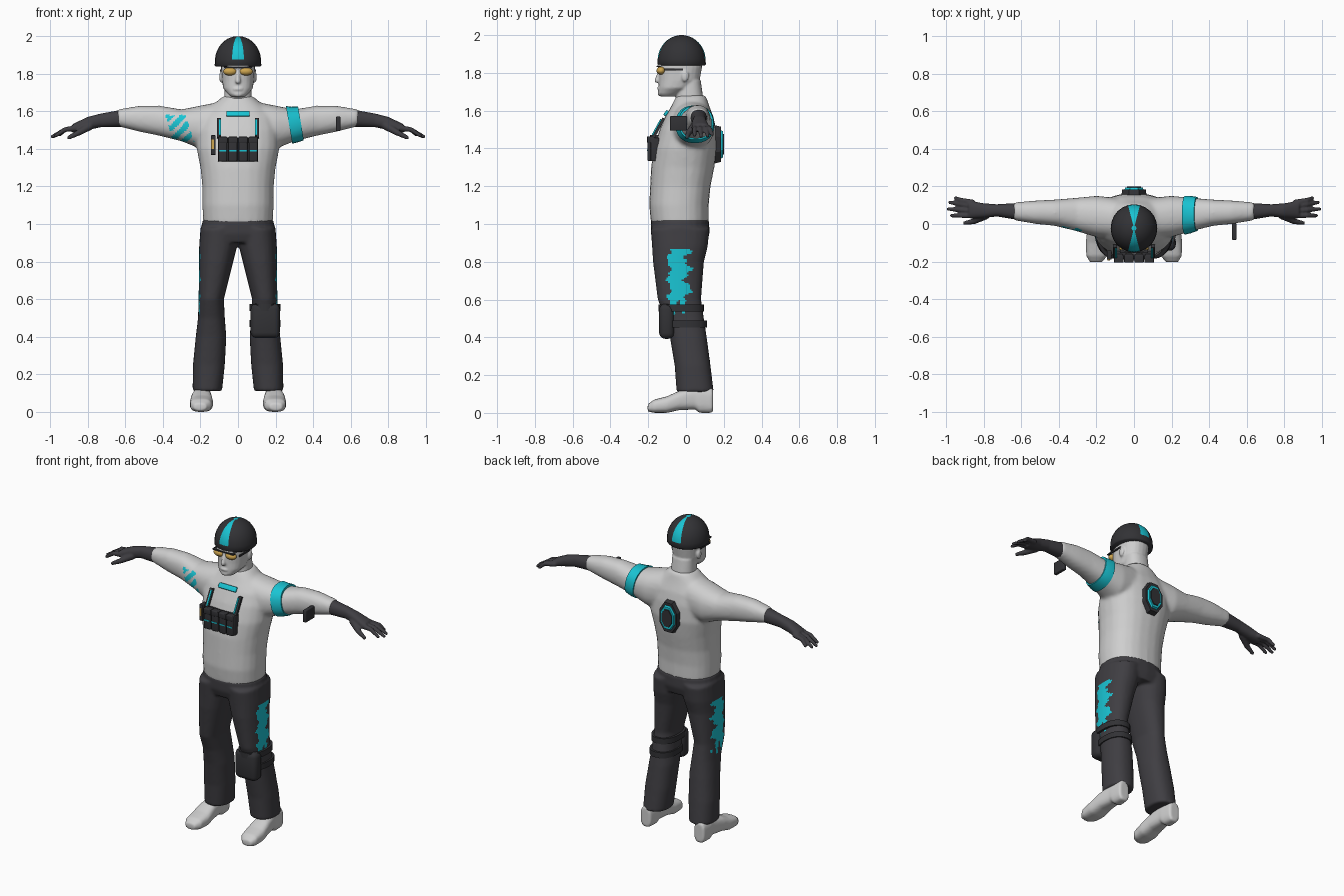
import bpy, bmesh, math
from mathutils import Matrix, Vector

cube = bpy.data.objects.get("Cube")
if cube:
    bpy.data.objects.remove(cube)


def material(name, rgb):
    mat = bpy.data.materials.new(name)
    mat.use_nodes = True
    mat.diffuse_color = (*rgb, 1)
    mat.node_tree.nodes["Principled BSDF"].inputs["Base Color"].default_value = (*rgb, 1)
    return mat


GREY = material("light grey", (.62, .62, .62))
CHARCOAL = material("charcoal", (.05, .048, .055))
BLACK = material("gear black", (.032, .032, .036))
TEAL = material("teal", (.01, .55, .65))
GOLD = material("amber lens", (.62, .38, .08))


def loft(bm, axis, rings, power=2.3, sides=24, shear=0):
    """Skin superellipse rings given as (position, low u, high u, low v, high v)."""
    loops = []
    for t, u0, u1, v0, v1 in rings:
        loop = []
        for i in range(sides):
            a = math.tau * i / sides
            c, s = math.cos(a), math.sin(a)
            u = (u0 + u1 + (u1 - u0) * math.copysign(abs(c) ** (2 / power), c)) / 2
            v = (v0 + v1 + (v1 - v0) * math.copysign(abs(s) ** (2 / power), s)) / 2
            w = t + shear * (v - (v0 + v1) / 2)
            place = {"x": (w, u, v), "y": (u, w, v), "z": (u, v, w)}[axis]
            loop.append(bm.verts.new(place))
        loops.append(loop)
    for low, high in zip(loops, loops[1:]):
        for i in range(sides):
            j = (i + 1) % sides
            bm.faces.new((low[i], low[j], high[j], high[i]))
    bm.faces.new(loops[0][::-1])
    bm.faces.new(loops[-1])


def column(bm, rings):
    """Upright loft, symmetric in x: (height, half width, low y, high y)."""
    loft(bm, "z", [(z, -w, w, y0, y1) for z, w, y0, y1 in rings])


def ball(bm, centre, size):
    matrix = Matrix.Translation(centre) @ Matrix.Diagonal((*size, 1))
    bmesh.ops.create_uvsphere(bm, u_segments=20, v_segments=12, radius=1, matrix=matrix)


def limb(bm, start, end, r1, r2):
    a, b = Vector(start), Vector(end)
    turn = (b - a).to_track_quat("Z", "Y").to_matrix().to_4x4()
    bmesh.ops.create_cone(bm, cap_ends=True, segments=12, radius1=r1, radius2=r2,
                          depth=(b - a).length,
                          matrix=Matrix.Translation((a + b) / 2) @ turn)
    ball(bm, a, (r1,) * 3)
    ball(bm, b, (r2,) * 3)


def finish(name, bm, mats, voxel=0, relax=6, mirror=False, bevel=0, rule=None, angle=40):
    bmesh.ops.recalc_face_normals(bm, faces=bm.faces)
    mesh = bpy.data.meshes.new(name)
    bm.to_mesh(mesh)
    bm.free()
    ob = bpy.data.objects.new(name, mesh)
    bpy.context.collection.objects.link(ob)
    if mirror:
        ob.modifiers.new("Mirror", "MIRROR").use_mirror_merge = False
    if bevel:
        mod = ob.modifiers.new("Bevel", "BEVEL")
        mod.width, mod.segments = bevel, 3
    if voxel:
        mod = ob.modifiers.new("Remesh", "REMESH")
        mod.mode, mod.voxel_size = "VOXEL", voxel
        mod = ob.modifiers.new("Smooth", "SMOOTH")
        mod.factor, mod.iterations = .5, relax
    graph = bpy.context.evaluated_depsgraph_get()
    ob.data = bpy.data.meshes.new_from_object(ob.evaluated_get(graph))
    ob.modifiers.clear()
    ob.data.name = name
    ob.data.materials.clear()
    for mat in mats:
        ob.data.materials.append(mat)
    for face in ob.data.polygons:
        face.use_smooth = True
        face.material_index = int(bool(rule and rule(face.center, face.normal)))
    if not voxel:
        ob.data.set_sharp_from_angle(angle=math.radians(angle))
    return ob


def box(name, centre, size, mat, tilt=0, bevel=0, mirror=False):
    bm = bmesh.new()
    matrix = Matrix.Translation(centre) @ Matrix.Rotation(tilt, 4, "X") @ Matrix.Diagonal((*size, 1))
    bmesh.ops.create_cube(bm, size=1, matrix=matrix)
    return finish(name, bm, [mat], bevel=bevel, mirror=mirror)


# Shirt: torso and sleeves blended, torn patch on the right sleeve
bm = bmesh.new()
column(bm, [(1.0, .185, -.185, .12), (1.1, .19, -.195, .12), (1.2, .19, -.19, .13),
            (1.3, .2, -.185, .15), (1.4, .22, -.17, .165), (1.5, .22, -.14, .16),
            (1.57, .2, -.11, .145), (1.62, .15, -.08, .125), (1.68, .08, -.05, .105)])
loft(bm, "x", [(.1, -.08, .14, 1.4, 1.65), (.2, -.07, .15, 1.4, 1.63),
               (.3, -.04, .14, 1.44, 1.61), (.42, -.01, .13, 1.47, 1.63),
               (.52, 0, .125, 1.49, 1.63), (.64, .02, .115, 1.52, 1.61)])


def sleeve_tear(c, n):
    across = abs(c.x + .31 + .3 * (c.z - 1.51))
    return n.y < -.2 and across < .055 and 1.44 < c.z < 1.58 and math.sin(90 * (c.x - c.z)) > -.4


finish("shirt", bm, [GREY, TEAL], voxel=.01, relax=8, mirror=True, rule=sleeve_tear)

# Trousers with ragged side patches
bm = bmesh.new()
column(bm, [(1.025, .188, -.187, .122), (.95, .2, -.187, .125), (.9, .19, -.17, .11)])
loft(bm, "z", [(.98, 0, .2, -.187, .125), (.88, .005, .207, -.18, .115),
               (.8, .025, .207, -.175, .095), (.6, .075, .21, -.15, .08),
               (.5, .07, .213, -.11, .095), (.4, .062, .225, -.085, .11),
               (.25, .07, .24, -.06, .13), (.11, .085, .242, -.05, .147)])


def leg_tear(c, n):
    rag = .02 * math.sin(60 * c.z) + .012 * math.sin(150 * c.z)
    bottom = .56 + .04 * math.sin(120 * c.y)
    return abs(n.x) > .4 and abs(c.x) > .14 and bottom < c.z < .87 and -.09 + rag / 2 < c.y < .01 + rag


finish("trousers", bm, [CHARCOAL, TEAL], voxel=.009, relax=5, mirror=True, rule=leg_tear)

# Shoes
bm = bmesh.new()
loft(bm, "y", [(-.203, .17, .235, .008, .045), (-.17, .142, .254, 0, .07),
               (-.1, .132, .257, 0, .088), (-.04, .138, .25, .014, .115),
               (.05, .145, .235, .018, .14), (.07, .145, .235, 0, .14),
               (.143, .155, .228, 0, .13)], power=2.8)
finish("shoes", bm, [GREY], voxel=.008, relax=3, mirror=True)

# Gloves with spread fingers
bm = bmesh.new()
loft(bm, "x", [(.62, .022, .112, 1.517, 1.608), (.73, .04, .105, 1.515, 1.588),
               (.8, .032, .11, 1.5, 1.57), (.88, .03, .125, 1.485, 1.532)])
for root, tip, reach, drop in [(.115, .138, .95, 1.475), (.095, .115, .98, 1.467),
                               (.07, .08, .988, 1.465), (.045, .045, .97, 1.47)]:
    knuckle = (.92, (root + tip) / 2, 1.503)
    limb(bm, (.86, root, 1.51), knuckle, .016, .013)
    limb(bm, knuckle, (reach, tip, drop), .013, .01)
limb(bm, (.79, .045, 1.52), (.85, .015, 1.485), .022, .016)
limb(bm, (.85, .015, 1.485), (.9, .005, 1.46), .016, .011)
finish("gloves", bm, [CHARCOAL], voxel=.006, relax=3, mirror=True)

# Head: skull, neck, nose, brow, lips and ears
bm = bmesh.new()
column(bm, [(1.675, .035, -.135, -.06), (1.69, .052, -.147, -.03), (1.72, .078, -.145, .03),
            (1.76, .085, -.143, .072), (1.83, .09, -.143, .085), (1.9, .085, -.13, .08),
            (1.95, .05, -.08, .05)])
column(bm, [(1.58, .09, -.07, .1), (1.64, .075, -.058, .095), (1.76, .07, -.04, .078)])
limb(bm, (0, -.14, 1.805), (0, -.153, 1.76), .009, .014)
ball(bm, (0, -.135, 1.838), (.065, .017, .012))
ball(bm, (0, -.142, 1.718), (.027, .011, .009))
ball(bm, (0, -.135, 1.69), (.025, .015, .014))
ball(bm, (.09, -.005, 1.782), (.01, .02, .03))
finish("head", bm, [GREY], voxel=.006, relax=3, mirror=True)

# Helmet: dome with front and back stripe
bm = bmesh.new()
dome = [(1.838, .118, .122), (1.845, .124, .128)]
for i in range(9):
    a = math.radians(10 * i + 4)
    dome.append((1.866 + .134 * math.sin(a), .123 * math.cos(a), .127 * math.cos(a)))
loft(bm, "z", [(z, -w, w, -.023 - d, -.023 + d) for z, w, d in dome], power=2)
finish("helmet", bm, [BLACK, TEAL], angle=60,
       rule=lambda c, n: c.z > 1.87 and abs(c.x) < .27 * abs(c.y + .023))

# Glasses
bm = bmesh.new()
ball(bm, (.042, -.132, 1.812), (.037, .024, .022))
finish("lenses", bm, [GOLD], mirror=True)
box("glasses_brow_bar", (0, -.145, 1.834), (.15, .02, .007), BLACK)
box("glasses_temples", (.091, -.065, 1.817), (.008, .1, .01), BLACK, mirror=True)

# Chest rig: backing, pouches, bands and shoulder straps
box("rig_backing", (0, -.165, 1.395), (.215, .045, .125), BLACK, bevel=.005)
for i in range(4):
    x = .054 * (i - 1.5)
    box(f"pouch_{i}", (x, -.182, 1.398), (.047, .044, .13), BLACK, bevel=.007)
    box(f"pouch_flap_{i}", (x, -.186, 1.447), (.05, .04, .035), BLACK, bevel=.005)
    box(f"pouch_band_{i}", (x, -.204, 1.39), (.04, .004, .008), TEAL)
box("rig_straps", (.102, -.145, 1.51), (.022, .016, .115), BLACK, tilt=-.5, mirror=True)
box("strap_trim", (.096, -.155, 1.513), (.009, .008, .095), TEAL, tilt=-.5, mirror=True)
box("side_radio", (-.132, -.165, 1.42), (.026, .05, .105), BLACK, bevel=.004)
box("radio_plate", (-.134, -.191, 1.425), (.012, .004, .05), GOLD)
box("collar_tab", (0, -.105, 1.587), (.125, .016, .032), TEAL, tilt=-.6, bevel=.005)

# Left armband and forearm device
bm = bmesh.new()
loft(bm, "x", [(.272, -.056, .15, 1.428, 1.628), (.3, -.05, .15, 1.434, 1.624),
               (.335, -.038, .144, 1.446, 1.626)], shear=-.17)
finish("armband", bm, [TEAL])
box("forearm_device", (.533, -.04, 1.533), (.024, .09, .078), BLACK, bevel=.006)

# Back unit: stacked eight-sided plates
for name, radius, low, high, mat in [("back_plate", .075, .14, .184, BLACK),
                                     ("back_ring", .056, .18, .195, TEAL),
                                     ("back_core", .043, .185, .2, BLACK)]:
    bm = bmesh.new()
    matrix = (Matrix.Translation((0, (low + high) / 2, 1.422)) @ Matrix.Diagonal((1, 1, 1.5, 1))
              @ Matrix.Rotation(math.pi / 2, 4, "X") @ Matrix.Rotation(math.pi / 8, 4, "Z"))
    bmesh.ops.create_cone(bm, cap_ends=True, segments=8, radius1=radius * .9, radius2=radius,
                          depth=high - low, matrix=matrix)
    finish(name, bm, [mat], angle=20)

# Left knee pad and its straps
box("knee_pad", (.145, -.102, .485), (.155, .08, .185), BLACK, bevel=.03)
for name, z in [("lower_knee_strap", .47), ("upper_knee_strap", .555)]:
    bm = bmesh.new()
    grow = (z - .47) * .35
    loft(bm, "z", [(z + d, .06, .225, -.115 - grow, .11 - grow / 2) for d in (-.018, .018)])
    finish(name, bm, [BLACK])
